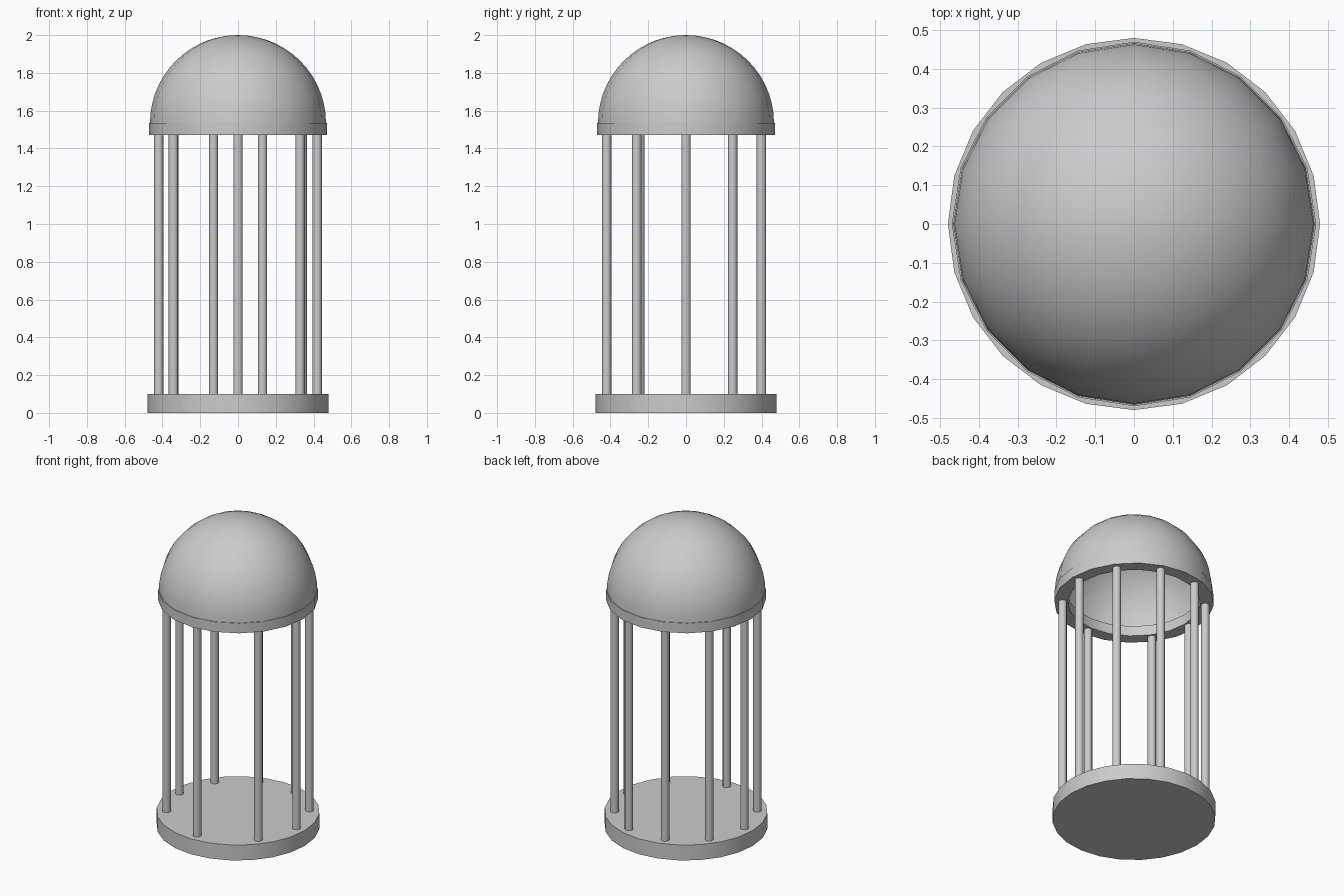
import bpy
import bmesh
from math import sin, cos, pi, radians

if "Cube" in bpy.data.objects:
    bpy.data.objects.remove(bpy.data.objects["Cube"])


def finish(obj):
    bpy.ops.object.select_all(action='DESELECT')
    obj.select_set(True)
    bpy.context.view_layer.objects.active = obj
    bpy.ops.object.shade_smooth_by_angle(angle=radians(35))


def cylinder(name, x, y, z0, z1, radius, sides):
    bpy.ops.mesh.primitive_cylinder_add(vertices=sides, radius=radius, depth=z1 - z0,
                                        location=(x, y, (z0 + z1) / 2))
    obj = bpy.context.object
    obj.name = name
    finish(obj)


def lathe(name, profile, sides, closed):
    """Revolve (radius, z) points around z; a zero radius becomes a pole."""
    bm = bmesh.new()
    rings = []
    for r, z in profile:
        rings.append([bm.verts.new((r * cos(2 * pi * i / sides), r * sin(2 * pi * i / sides), z))
                      for i in range(sides)])
    pairs = list(zip(rings, rings[1:]))
    if closed:
        pairs.append((rings[-1], rings[0]))
    for a, b in pairs:
        for i in range(sides):
            j = (i + 1) % sides
            bm.faces.new((a[i], a[j], b[j], b[i]))
    bmesh.ops.remove_doubles(bm, verts=bm.verts, dist=1e-5)
    bmesh.ops.recalc_face_normals(bm, faces=bm.faces)
    mesh = bpy.data.meshes.new(name)
    bm.to_mesh(mesh)
    bm.free()
    obj = bpy.data.objects.new(name, mesh)
    bpy.context.collection.objects.link(obj)
    finish(obj)


# Round floor slab
cylinder("base", 0, 0, 0, 0.10, 0.48, 24)

# Columns: even 36 degree spacing, with two replaced by one at the front
angles = [0, 36, 72, 108, 144, 180, 215.5, 270, 321.5]
for n, a in enumerate(angles):
    cylinder(f"column_{n + 1}", 0.42 * cos(radians(a)), 0.42 * sin(radians(a)),
             0.10, 1.48, 0.025, 12)

# Ring beam under the dome
lathe("ring_beam", [(0.47, 1.47), (0.47, 1.535), (0.39, 1.535), (0.39, 1.47)], 20, True)

# Open hemispherical dome
R, steps = 0.466, 14
lathe("dome", [(R * cos(pi / 2 * k / steps), 2 - R + R * sin(pi / 2 * k / steps))
               for k in range(steps + 1)], 20, False)
